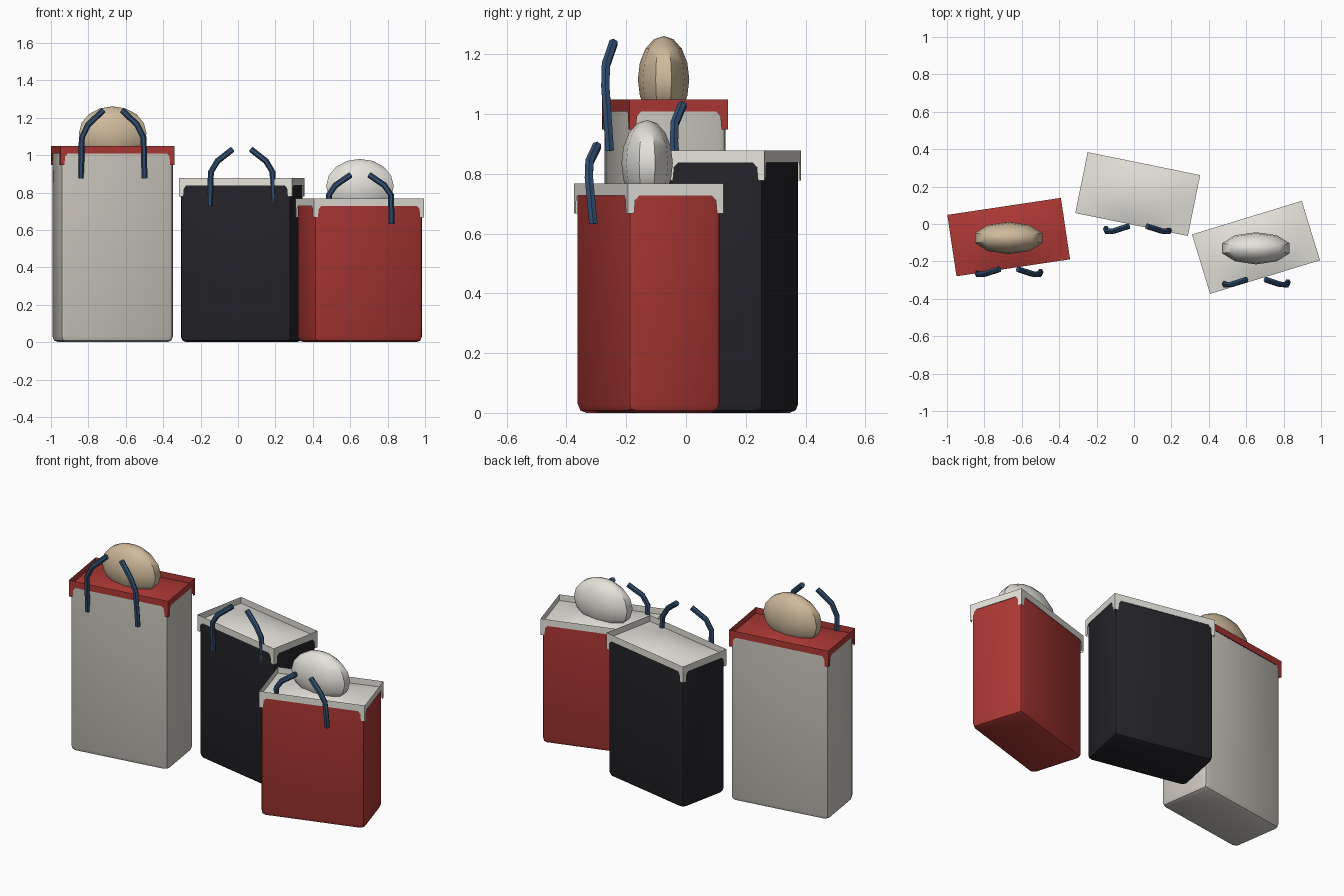
import bpy, bmesh, math
from mathutils import Vector, Matrix

if "Cube" in bpy.data.objects:
    bpy.data.objects.remove(bpy.data.objects["Cube"])

W, D = 0.616, 0.334          # outer footprint of every bag


def material(name, rgb):
    m = bpy.data.materials.new(name)
    m.diffuse_color = (*rgb, 1)
    m.use_nodes = True
    m.node_tree.nodes["Principled BSDF"].inputs["Base Color"].default_value = m.diffuse_color
    return m


CREAM = material("cream", (0.62, 0.59, 0.53))
WHITE = material("white", (0.78, 0.76, 0.70))
RED = material("red", (0.42, 0.04, 0.035))
BLACK = material("black", (0.018, 0.018, 0.023))
BLUE = material("navy", (0.03, 0.075, 0.16))
TAN = material("tan", (0.62, 0.49, 0.33))


def finish(bm, name, mat, matrix, angle=40):
    me = bpy.data.meshes.new(name)
    bm.to_mesh(me)
    bm.free()
    ob = bpy.data.objects.new(name, me)
    bpy.context.collection.objects.link(ob)
    ob.matrix_world = matrix
    me.materials.append(mat)
    bpy.ops.object.select_all(action='DESELECT')
    ob.select_set(True)
    bpy.context.view_layer.objects.active = ob
    bpy.ops.object.shade_smooth_by_angle(angle=math.radians(angle))
    return ob


# Upright body with softened sides and base, sharp top
def body(name, h, mat, mw):
    bm = bmesh.new()
    bmesh.ops.create_cube(bm, size=1)
    for v in bm.verts:
        v.co = Vector((v.co.x * (W - 0.006), v.co.y * (D - 0.006), (v.co.z + 0.5) * h))
    edges = [e for e in bm.edges if min(v.co.z for v in e.verts) < h - 0.01]
    bmesh.ops.bevel(bm, geom=edges, offset=0.03, segments=2, profile=0.5, affect='EDGES')
    finish(bm, name, mat, mw)


# Thin upright rim with a hanging tab at each corner
def rim(name, h, mat, mw):
    bm = bmesh.new()
    corners = [(-W/2, -D/2), (W/2, -D/2), (W/2, D/2), (-W/2, D/2)]
    drops = [(0, -0.06), (0.022, -0.06), (0.026, -0.015), (0.04, 0)]
    low, high = [], []
    for i in range(4):
        a, b = Vector(corners[i]), Vector(corners[(i + 1) % 4])
        length, d = (b - a).length, (b - a).normalized()
        stations = drops + [(length - s, z) for s, z in reversed(drops[1:])]
        for s, z in stations:
            p = a + d * s
            low.append(bm.verts.new((p.x, p.y, h + z)))
            high.append(bm.verts.new((p.x, p.y, h + 0.04)))
    n = len(low)
    for i in range(n):
        j = (i + 1) % n
        bm.faces.new((low[i], low[j], high[j], high[i]))
    finish(bm, name, mat, mw)


# Slightly puffed sheet inside the rim
def top_sheet(name, h, mat, mw):
    bm = bmesh.new()
    bmesh.ops.create_grid(bm, x_segments=8, y_segments=6, size=1)
    for v in bm.verts:
        u, w = v.co.x, v.co.y
        v.co = Vector((u * (W/2 - 0.001), w * (D/2 - 0.001),
                       h + 0.003 + 0.034 * (1 - u*u) * (1 - w*w)))
    finish(bm, name, mat, mw)


# One bent strap as a hexagonal tube along a path
def strap(name, h, side, centre):
    path = [(0.17, -0.185, 0.87), (0.165, -0.20, 1.085), (0.13, -0.198, 1.155), (0.05, -0.172, 1.23)]
    pts = [Vector((x * side, y, z * h)) for x, y, z in path]
    bm = bmesh.new()
    rings = []
    for i, p in enumerate(pts):
        t = (pts[min(i + 1, 3)] - pts[max(i - 1, 0)]).normalized()
        n1 = t.cross(Vector((0, 1, 0))).normalized()
        n2 = t.cross(n1)
        rings.append([bm.verts.new(p + 0.016 * (math.cos(a) * n1 + math.sin(a) * n2))
                      for a in (k * math.pi / 3 for k in range(6))])
    for r, q in zip(rings, rings[1:]):
        for k in range(6):
            bm.faces.new((r[k], r[(k+1) % 6], q[(k+1) % 6], q[k]))
    bm.faces.new(rings[0])
    bm.faces.new(rings[-1])
    bmesh.ops.recalc_face_normals(bm, faces=bm.faces)
    finish(bm, name, BLUE, Matrix.Translation(centre))


# Low-poly oval bundle poking out of the top
def bundle(name, h, mat, centre):
    bm = bmesh.new()
    bmesh.ops.create_uvsphere(bm, u_segments=10, v_segments=8, radius=1)
    for v in bm.verts:
        v.co = Vector((v.co.x * 0.19, v.co.y * 0.086, v.co.z * 0.145))
    finish(bm, name, mat, Matrix.Translation(centre + Vector((0, -0.005, h + 0.108))), 45)


bags = [  # name, x, y, turn, height, body, lid, bundle
    ("left", -0.67, -0.07, 8.5, 1.008, CREAM, RED, TAN),
    ("middle", 0.02, 0.16, -11.5, 0.838, BLACK, WHITE, None),
    ("right", 0.652, -0.125, 17, 0.727, RED, WHITE, WHITE),
]
for name, x, y, turn, h, bmat, lmat, fill in bags:
    centre = Vector((x, y, 0))
    mw = Matrix.Translation(centre) @ Matrix.Rotation(math.radians(turn), 4, 'Z')
    body(name + "_bag_body", h, bmat, mw)
    rim(name + "_bag_rim", h, lmat, mw)
    top_sheet(name + "_bag_top_sheet", h, lmat, mw)
    for side, label in ((-1, "left"), (1, "right")):
        strap(f"{name}_bag_{label}_strap", h, side, centre)
    if fill:
        bundle(name + "_bag_bundle", h, fill, centre)
